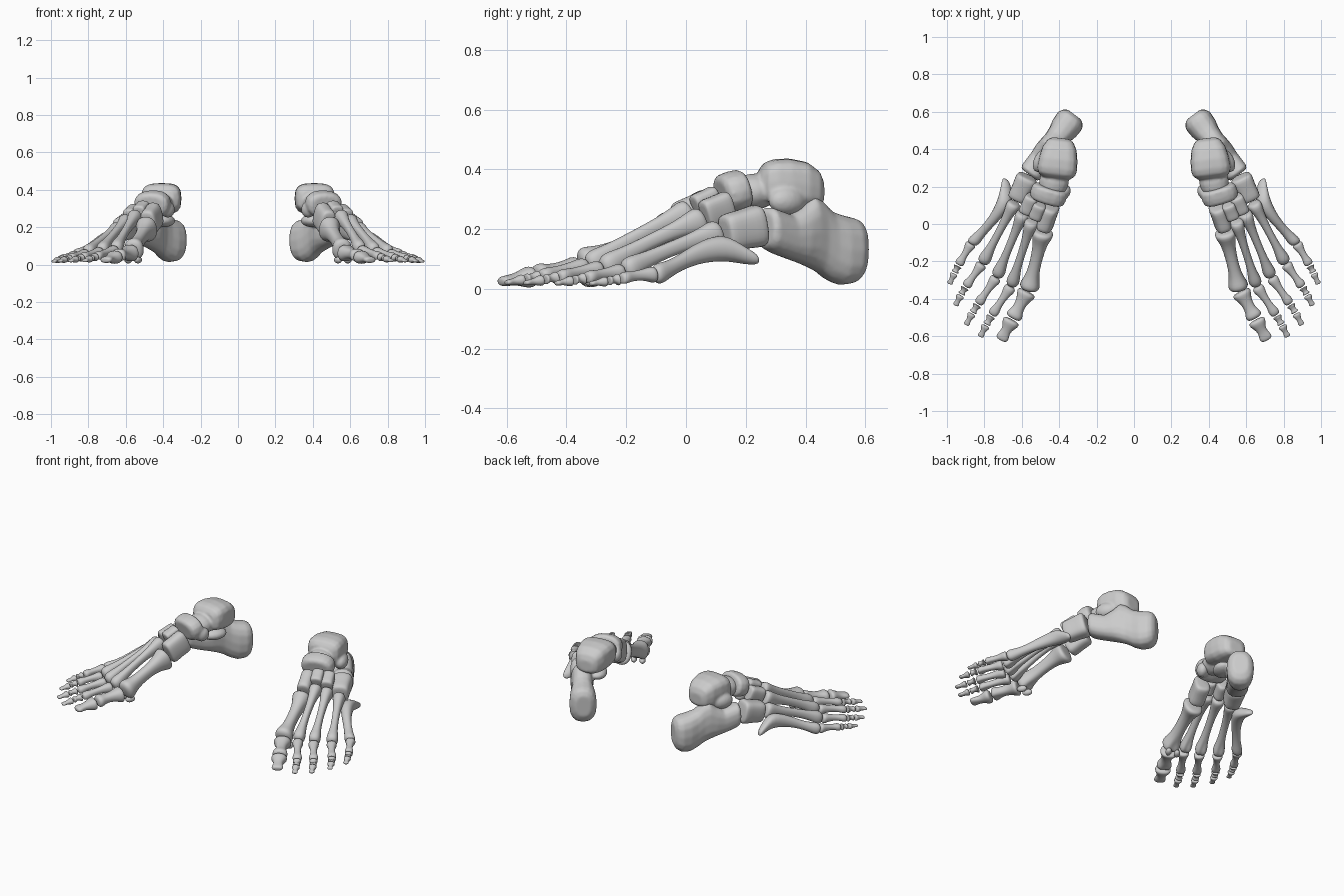
import bpy, bmesh, math
from mathutils import Vector as V

if "Cube" in bpy.data.objects:
    bpy.data.objects.remove(bpy.data.objects["Cube"])

SEG = 16


def loft(bm, rings, axis, p=2.2, taper=0.0, notch=0.0):
    """Skin superellipse rings (centre, half width, half height) along an axis."""
    axis = V(axis).normalized()
    side = axis.cross(V((0, 0, 1))).normalized()
    up = side.cross(axis)
    loops = []
    for k, (c, w, h) in enumerate(rings):
        loop = []
        for i in range(SEG):
            a = 2 * math.pi * i / SEG
            ca, sa = math.cos(a), math.sin(a)
            x = math.copysign(abs(ca) ** (2 / p), ca)
            z = math.copysign(abs(sa) ** (2 / p), sa)
            if notch and k >= len(rings) - 4 and z < 0:
                z *= 1 - notch * (1 - abs(ca)) ** 2      # groove between condyles
            x *= 1 + taper * z
            loop.append(bm.verts.new(V(c) + side * x * w + up * z * h))
        loops.append(loop)
    for a, b in zip(loops, loops[1:]):
        for i in range(SEG):
            j = (i + 1) % SEG
            bm.faces.new((a[i], a[j], b[j], b[i]))
    bm.faces.new(loops[0][::-1])
    bm.faces.new(loops[-1])


def ball(bm, c, r, axis=(0.5, -0.85, 0)):
    """Ellipsoid blob: r = (along, half width, half height)."""
    ax = V(axis).normalized()
    rings = []
    for i in range(9):
        a = math.pi * (i + 0.25) / 8.5
        rings.append((V(c) - ax * r[0] * math.cos(a), r[1] * math.sin(a), r[2] * math.sin(a)))
    loft(bm, rings, axis, 2)


def finish(name, bm, fuse=False):
    """Make the object, smooth it and mirror it to the other foot."""
    bmesh.ops.recalc_face_normals(bm, faces=bm.faces)
    me = bpy.data.meshes.new(name)
    bm.to_mesh(me)
    bm.free()
    for f in me.polygons:
        f.use_smooth = True
    ob = bpy.data.objects.new(name, me)
    bpy.context.collection.objects.link(ob)
    if fuse:
        m = ob.modifiers.new("fuse", 'REMESH')
        m.mode, m.voxel_size, m.use_smooth_shade = 'VOXEL', 0.0075, True
        m = ob.modifiers.new("soften", 'SMOOTH')
        m.factor, m.iterations = 0.5, 6
    else:
        m = ob.modifiers.new("smooth", 'SUBSURF')
        m.levels = m.render_levels = 1
    m = ob.modifiers.new("other_foot", 'MIRROR')
    m.use_mirror_merge = False
    return ob


# profiles: position along bone, width factor, height factor
META = [(0, .6, .75), (.015, .95, 1.15), (.07, 1.0, 1.25), (.17, .74, .92), (.32, .58, .68), (.55, .52, .62),
        (.74, .58, .7), (.85, .8, .9), (.92, .92, 1.05), (.97, .82, .95), (1, .45, .55)]
PHAL = [(0, .6, .6), (.03, .95, .95), (.12, 1, 1), (.28, .72, .74), (.5, .56, .6), (.7, .62, .6),
        (.83, .84, .76), (.92, .84, .78), (.98, .7, .66), (1, .4, .4)]
TUFT = [(0, .6, .6), (.04, .95, .95), (.16, 1, 1), (.35, .7, .75), (.55, .52, .55), (.74, .66, .5),
        (.88, .74, .48), (.97, .58, .38), (1, .3, .2)]


def bone(name, a, b, w, h, prof, bow=0.0, notch=0.0):
    a, b = V(a), V(b)
    bm = bmesh.new()
    rings = [(a.lerp(b, t) + V((0, 0, bow * 4 * t * (1 - t))), w * fw, h * fh) for t, fw, fh in prof]
    loft(bm, rings, b - a, 2.3, 0, notch)
    return finish(name, bm)


def block(name, c, axis, length, w, h, taper=0.0, flare=1.0):
    """Rounded blocky tarsal bone."""
    ax = V(axis).normalized()
    rings = []
    for t, f in ((-.5, .72), (-.46, .92), (-.34, 1), (0, .94), (.34, 1), (.46, .92), (.5, .72)):
        g = f * (1 + (flare - 1) * (t + .5))
        rings.append((V(c) + ax * t * length, w * g, h * g))
    bm = bmesh.new()
    loft(bm, rings, axis, 3, taper)
    return finish(name, bm)


# heel bone: body along a slanted axis plus inner shelf
bm = bmesh.new()
AX = V((.6, -.8, 0))
body = [(-.012, .045, .07, .2), (.004, .068, .035, .23), (.03, .08, .017, .24), (.08, .077, .013, .25),
        (.125, .066, .03, .265), (.165, .062, .055, .3), (.2, .066, .07, .315), (.24, .068, .085, .28),
        (.29, .064, .10, .25), (.34, .064, .115, .265), (.375, .064, .13, .275), (.39, .052, .145, .26)]
loft(bm, [(V((.325, .575, (lo + hi) / 2)) + AX * s, w, (hi - lo) / 2) for s, w, lo, hi in body], AX, 2.5)
ball(bm, (.395, .325, .235), (.075, .055, .035))
finish("heel_bone", bm, True)

# ankle bone: pulley-shaped dome, neck and rounded head
bm = bmesh.new()
AX = V((.12, -.99, 0))
dome = [(-.115, .045, .29, .36), (-.10, .07, .275, .395), (-.06, .092, .27, .425), (0, .104, .27, .437),
        (.05, .107, .28, .435), (.08, .1, .285, .425), (.1, .075, .29, .40)]
loft(bm, [(V((.405, .345, (lo + hi) / 2)) + AX * s, w, (hi - lo) / 2) for s, w, lo, hi in dome], AX, 3.2)
ball(bm, (.428, .225, .325), (.09, .08, .062), (.2, -.95, -.1))
ball(bm, (.49, .34, .295), (.07, .045, .05))
finish("ankle_bone", bm, True)

# boat bone in front of the ankle with its inner bump
bm = bmesh.new()
AX = V((.28, -.92, -.25)).normalized()
loft(bm, [(V((.458, .155, .325)) + AX * s, w, h) for s, w, h in
          ((-.045, .08, .055), (-.035, .096, .068), (0, .1, .07), (.03, .094, .066), (.042, .075, .052))], AX, 2.4)
ball(bm, (.375, .17, .295), (.045, .035, .045))
finish("boat_bone", bm, True)

# wedge bones and outer cube bone
block("inner_wedge_bone", (.462, .035, .245), (.3, -.85, -.4), .14, .047, .075, -.1)
block("middle_wedge_bone", (.515, .07, .285), (.35, -.85, -.4), .09, .034, .05, .25)
block("outer_wedge_bone", (.563, .107, .262), (.38, -.85, -.35), .105, .036, .055, .25)
block("cube_bone", (.598, .192, .2), (.42, -.85, -.2), .145, .062, .076, .08, .85)

# big toe
bone("metatarsal_1", (.485, -.035, .195), (.562, -.352, .07), .06, .06, META, .008, .3)
bone("big_toe_base", (.57, -.36, .062), (.648, -.505, .045), .053, .047, PHAL, .006, .3)
bone("big_toe_tip", (.652, -.512, .042), (.712, -.622, .024), .048, .037, TUFT)
for i, p in enumerate(((.535, -.325, .026), (.587, -.312, .026))):
    bm = bmesh.new()
    ball(bm, p, (.03, .019, .02))
    finish("seed_bone_%d" % (i + 1), bm)

# four smaller rays: metatarsal start, head, then toe joints
RAYS = {
    2: ((.545, .018, .258), (.655, -.33, .075), (.762, -.49, .04), (.79, -.54, .032), (.824, -.607, .02)),
    3: ((.592, .06, .232), (.733, -.282, .066), (.836, -.43, .037), (.864, -.476, .03), (.9, -.544, .019)),
    4: ((.638, .115, .187), (.81, -.21, .056), (.902, -.338, .034), (.925, -.378, .028), (.957, -.44, .018)),
    5: ((.686, .15, .135), (.868, -.1, .048), (.94, -.222, .031), (.96, -.262, .026), (.988, -.325, .017)),
}


def gap(a, b):
    """Shrink a segment slightly so neighbouring bones leave a joint seam."""
    a, b = V(a), V(b)
    d = (b - a).normalized() * .004
    return a + d, b - d


for n, (base, head, pip, dip, tip) in RAYS.items():
    s = 1.06 - .03 * n
    if n < 5:
        bone("metatarsal_%d" % n, base, head, .039, .039, META, .014, .3)
    bone("toe_%d_base" % n, *gap(head, pip), .033 * s, .031 * s, PHAL, .006, .3)
    bone("toe_%d_middle" % n, *gap(pip, dip), .026 * s, .022 * s, PHAL, .003)
    bone("toe_%d_tip" % n, *gap(dip, tip), .024 * s, .019 * s, TUFT)

# outer metatarsal with its backward spur
bm = bmesh.new()
spine = [((.684, .24, .1), .012, .012), ((.684, .23, .102), .024, .022), ((.682, .19, .115), .034, .034),
         ((.684, .14, .137), .043, .047), ((.706, .09, .134), .036, .042), ((.747, .03, .115), .028, .033),
         ((.79, -.02, .088), .024, .026), ((.828, -.06, .065), .027, .028), ((.85, -.085, .054), .033, .036),
         ((.864, -.1, .048), .03, .033), ((.87, -.107, .045), .016, .018)]
loft(bm, spine, (.5, -.85, -.22), 2.2)
finish("metatarsal_5", bm)
